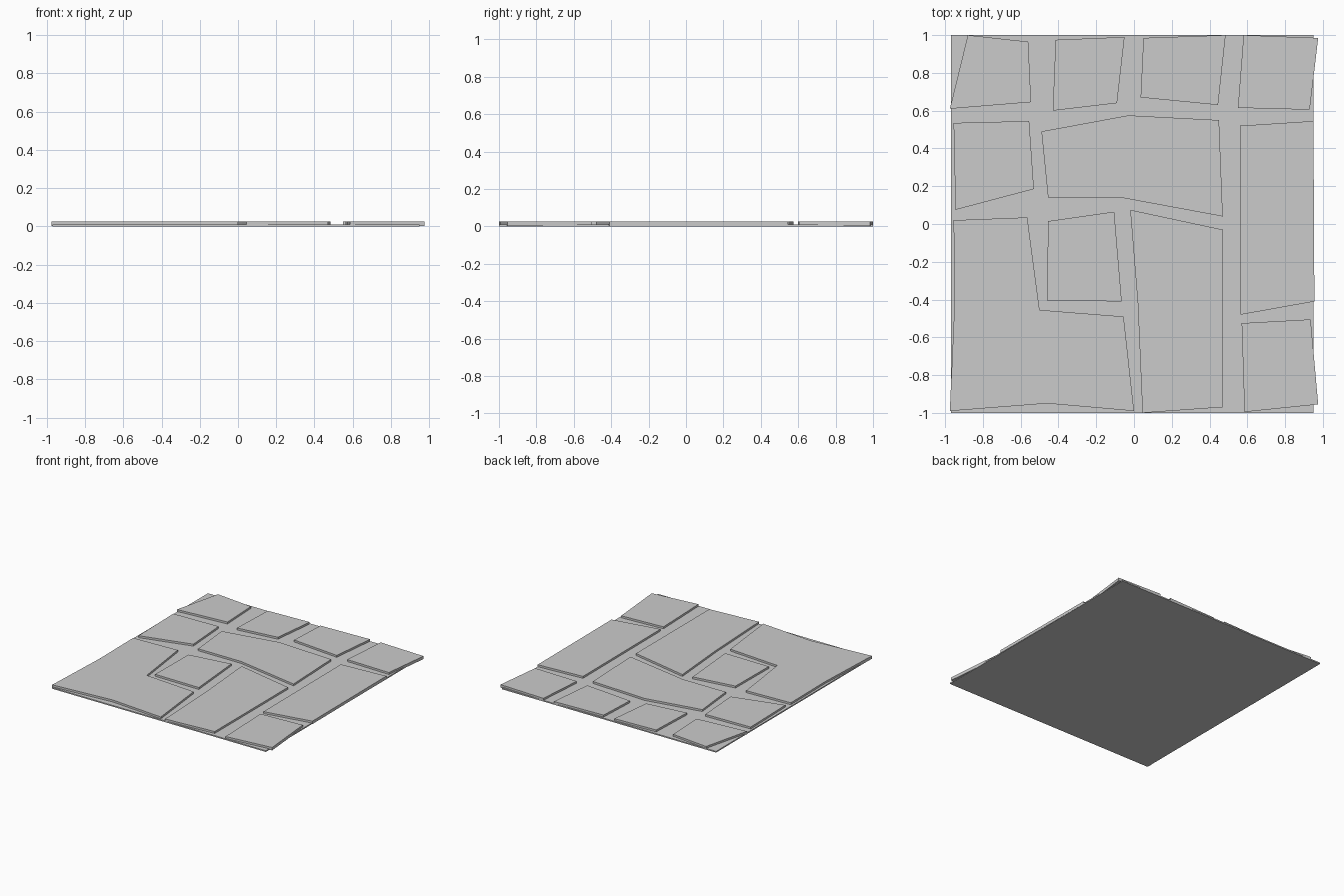
import bpy, bmesh

if "Cube" in bpy.data.objects:
    bpy.data.objects.remove(bpy.data.objects["Cube"])

BASE_TOP, STONE_TOP = 0.01, 0.026


def slab(name, outline, z0, z1):
    """Flat-sided prism from a plan outline."""
    bm = bmesh.new()
    face = bm.faces.new([bm.verts.new((x, y, z0)) for x, y in outline])
    ext = bmesh.ops.extrude_face_region(bm, geom=[face])
    tops = [v for v in ext["geom"] if isinstance(v, bmesh.types.BMVert)]
    bmesh.ops.translate(bm, verts=tops, vec=(0, 0, z1 - z0))
    bmesh.ops.recalc_face_normals(bm, faces=bm.faces)
    mesh = bpy.data.meshes.new(name)
    bm.to_mesh(mesh)
    bm.free()
    obj = bpy.data.objects.new(name, mesh)
    bpy.context.collection.objects.link(obj)


# Thin mortar bed
slab("base", [(-.97, -1), (.95, -1), (.95, 1), (-.97, 1)], 0, BASE_TOP)

# Irregular paving stones, plan outlines
stones = [
    # back row
    [(-.88, 1), (-.56, .965), (-.545, .645), (-.975, .61)],
    [(-.415, .975), (-.05, .99), (-.09, .64), (-.43, .60)],
    [(.05, .985), (.485, 1), (.445, .63), (.035, .67)],
    [(.58, 1), (.975, .985), (.93, .605), (.55, .615)],
    # middle
    [(-.955, .535), (-.555, .545), (-.53, .185), (-.945, .075)],
    [(-.49, .49), (-.03, .575), (.45, .55), (.47, .04), (-.07, .14), (-.455, .14)],
    [(.56, .52), (.95, .545), (.955, -.41), (.565, -.48)],
    [(-.455, .015), (-.105, .065), (-.065, -.41), (-.46, -.405)],
    # front
    [(-.955, .02), (-.565, .035), (-.50, -.455), (-.055, -.49), (0, -.99),
     (-.46, -.95), (-.975, -.99), (-.95, -.42)],
    [(-.02, .075), (.47, -.03), (.47, -.97), (.045, -1), (.02, -.42)],
    [(.57, -.525), (.935, -.505), (.975, -.955), (.585, -.995)],
]
for i, outline in enumerate(stones, 1):
    slab(f"paving_stone_{i:02d}", outline, 0.002, STONE_TOP)
